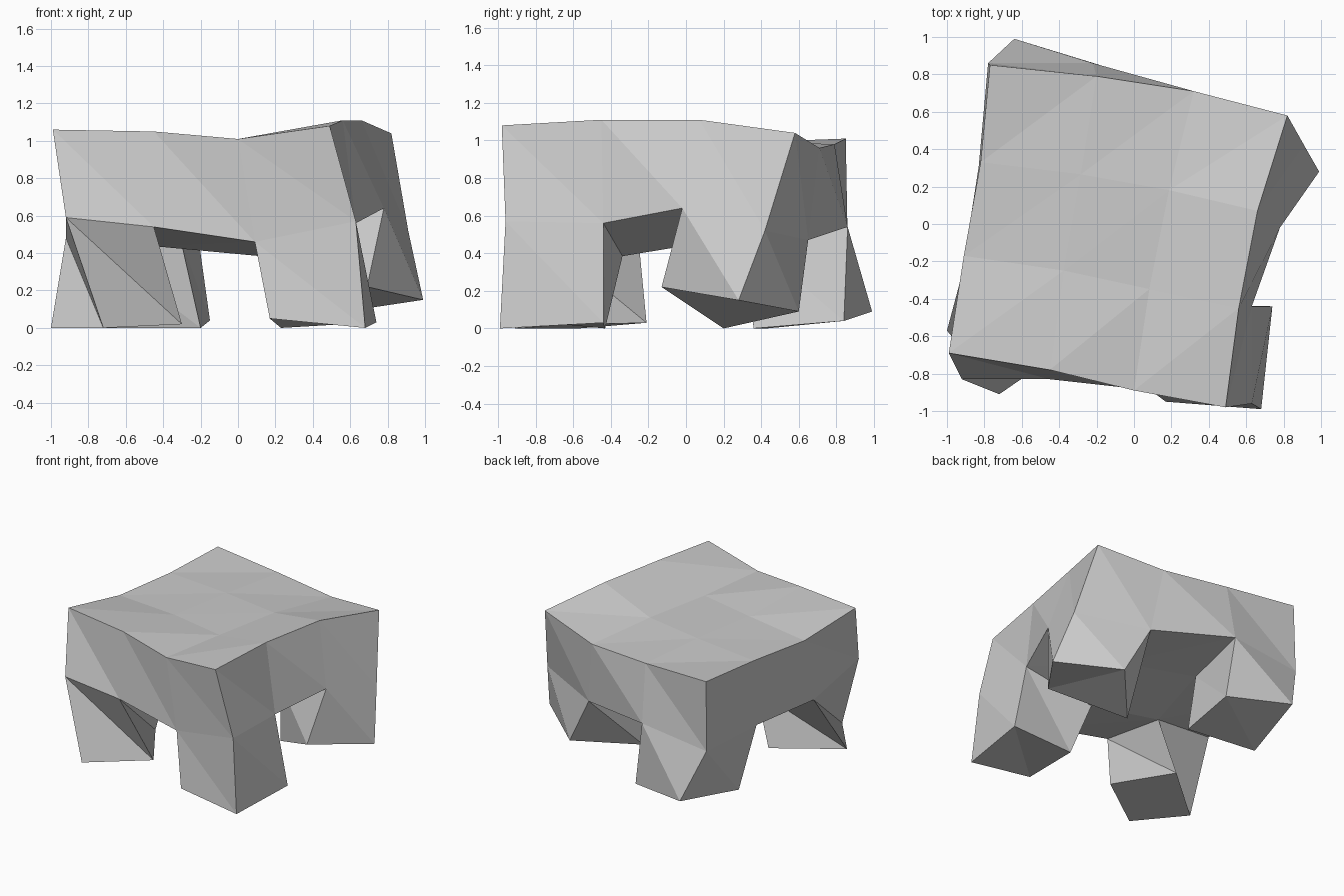
import bpy
import bmesh
from mathutils import Vector

# Remove the default cube only
cube = bpy.data.objects.get("Cube")
if cube:
    bpy.data.objects.remove(cube, do_unlink=True)

# Rim outlines, counterclockwise from the front corner on the -x side, three points per edge
TOP_RIM = [
    (-.99, -.69, 1.06), (-.45, -.78, 1.05), (0, -.89, 1.01),
    (.49, -.98, 1.08), (.56, -.45, 1.11), (.66, .07, 1.11),
    (.82, .58, 1.04), (.32, .71, .96), (-.2, .79, .98),
    (-.77, .85, 1.01), (-.82, .33, .99), (-.91, -.17, .98),
]
LOWER_RIM = [
    (-.92, -.83, .59), (-.45, -.83, .54), (.09, -.89, .46),
    (.63, -.96, .57), (.63, -.44, .56), (.78, -.02, .64),
    (.91, .42, .52), (.39, .65, .47), (-.22, .86, .54),
    (-.78, .86, .47), (-.83, .31, .48), (-.92, -.27, .48),
]
# Soles of the four legs: outer corner, next rim side, inner corner, previous rim side
SOLES = [
    [(-.72, -.91, 0), (-.3, -.62, .02), (-.57, -.21, .03), (-1, -.57, 0)],
    [(.68, -.99, 0), (.74, -.44, .03), (.23, -.43, 0), (.17, -.95, .05)],
    [(.99, .28, .15), (.59, .6, .09), (.23, .2, 0), (.69, -.13, .22)],
    [(-.64, .99, .09), (-.76, .43, 0), (-.2, .36, 0), (-.15, .84, .04)],
]
RIM_CELLS = ([(i, 0) for i in range(3)] + [(3, j) for j in range(3)]
             + [(3 - i, 3) for i in range(3)] + [(0, 3 - j) for j in range(3)])
INNER_CELLS = [(1, 1), (2, 1), (2, 2), (1, 2)]


def make_sheet(bm, rim, sag):
    """Fill a rim with a patch of vertices blended from its four edges."""
    points = {cell: Vector(co) for cell, co in zip(RIM_CELLS, rim)}
    for i, j in INNER_CELLS:
        u, v = i / 3, j / 3
        across = points[i, 0].lerp(points[i, 3], v)
        along = points[0, j].lerp(points[3, j], u)
        near = points[0, 0].lerp(points[3, 0], u)
        far = points[0, 3].lerp(points[3, 3], u)
        points[i, j] = across + along - near.lerp(far, v) - Vector((0, 0, sag))
    return {cell: bm.verts.new(co) for cell, co in points.items()}


def split_quad(bm, a, b, c, d):
    """Add a quad as two flat triangles cut from a to c."""
    bm.faces.new((a, b, c))
    bm.faces.new((a, c, d))


def make_wall(bm, upper, lower):
    """Join two closed loops of the same length with split quads."""
    for k in range(len(upper)):
        n = (k + 1) % len(upper)
        split_quad(bm, upper[k], lower[k], lower[n], upper[n])


bm = bmesh.new()
top = make_sheet(bm, TOP_RIM, 0)
under = make_sheet(bm, LOWER_RIM, .06)

# Top surface and the underside between the legs
for i in range(3):
    for j in range(3):
        cell = [(i, j), (i + 1, j), (i + 1, j + 1), (i, j + 1)]
        split_quad(bm, *[top[c] for c in cell])
        if i == 1 or j == 1:
            split_quad(bm, *[under[c] for c in reversed(cell)])

# Outer side of the slab
make_wall(bm, [top[c] for c in RIM_CELLS], [under[c] for c in RIM_CELLS])

# Four legs drawn down from the corner cells
for k, sole in enumerate(SOLES):
    r = 3 * k
    socket = [RIM_CELLS[r], RIM_CELLS[r + 1], INNER_CELLS[k], RIM_CELLS[r - 1]]
    foot = [bm.verts.new(co) for co in sole]
    make_wall(bm, [under[c] for c in socket], foot)
    split_quad(bm, *reversed(foot))

bmesh.ops.recalc_face_normals(bm, faces=bm.faces)
mesh = bpy.data.meshes.new("stool_body")
bm.to_mesh(mesh)
bm.free()

# Single plain grey
grey = bpy.data.materials.new("plain_grey")
grey.use_nodes = True
colour = (.6, .6, .6, 1)
grey.diffuse_color = colour
grey.node_tree.nodes["Principled BSDF"].inputs["Base Color"].default_value = colour
mesh.materials.append(grey)

stool = bpy.data.objects.new("stool_body", mesh)
bpy.context.collection.objects.link(stool)
